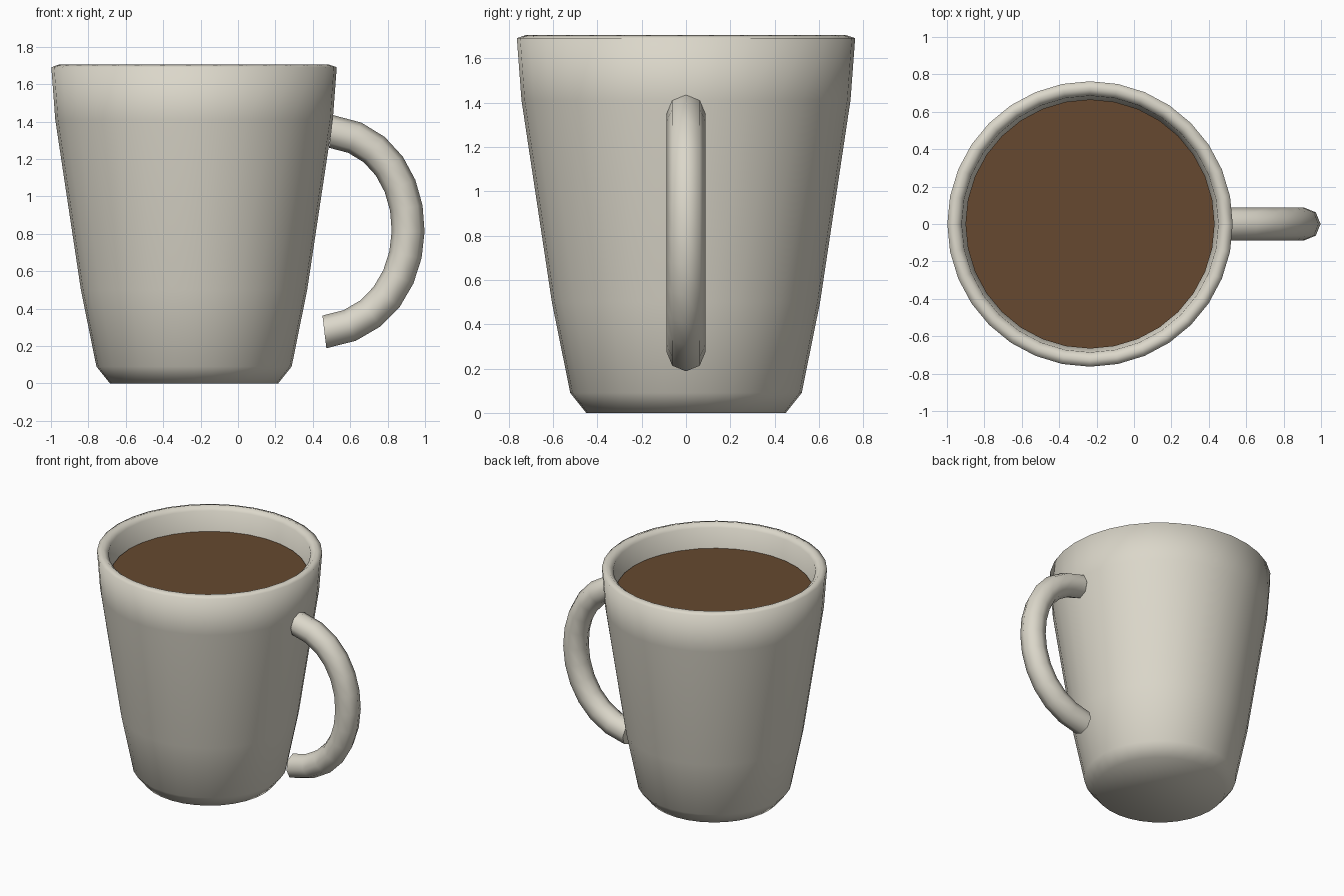
import bpy, bmesh, math
from mathutils import Vector

if "Cube" in bpy.data.objects:
    bpy.data.objects.remove(bpy.data.objects["Cube"])

CX = -0.235   # axis of the mug
SIDES = 32


def material(name, rgb):
    m = bpy.data.materials.new(name)
    m.diffuse_color = (*rgb, 1)
    m.use_nodes = True
    m.node_tree.nodes["Principled BSDF"].inputs["Base Color"].default_value = m.diffuse_color
    return m


cream = material("cream_ceramic", (0.71, 0.68, 0.59))
brown = material("coffee_brown", (0.133, 0.066, 0.029))


def make_object(name, rings, mat, smooth):
    """Skin a list of closed point rings, capping both ends."""
    bm = bmesh.new()
    loops = [[bm.verts.new(p) for p in ring] for ring in rings]
    for a, b in zip(loops, loops[1:]):
        n = len(a)
        for i in range(n):
            bm.faces.new((a[i], a[(i + 1) % n], b[(i + 1) % n], b[i]))
    bm.faces.new(loops[0][::-1])
    bm.faces.new(loops[-1])
    bmesh.ops.recalc_face_normals(bm, faces=bm.faces)
    for f in bm.faces:
        f.smooth = smooth
    me = bpy.data.meshes.new(name)
    bm.to_mesh(me)
    bm.free()
    me.materials.append(mat)
    ob = bpy.data.objects.new(name, me)
    bpy.context.collection.objects.link(ob)
    return ob


def circle(r, z):
    return [(CX + r * math.cos(2 * math.pi * i / SIDES),
             r * math.sin(2 * math.pi * i / SIDES), z) for i in range(SIDES)]


# Mug body: outer wall, rounded rim, inner wall and inner floor
profile = [(0.45, 0), (0.522, 0.09), (0.605, 0.5), (0.742, 1.41),
           (0.763, 1.69), (0.72, 1.705), (0.686, 1.675), (0.664, 1.41),
           (0.53, 0.5), (0.45, 0.12)]
make_object("mug_body", [circle(r, z) for r, z in profile], cream, True)

# Coffee surface
make_object("coffee", [circle(0.664, 1.525), circle(0.666, 1.53)], brown, False)

# Handle: octagonal tube swept along one cubic curve
P = [Vector(p) for p in ((0.497, 0, 1.347), (1.053, 0, 1.281),
                         (1.053, 0, 0.345), (0.462, 0, 0.275))]
STEPS, TUBE = 12, 0.088
rings = []
for k in range(STEPS + 1):
    t = k / STEPS
    s = 1 - t
    c = P[0] * s**3 + P[1] * 3 * s * s * t + P[2] * 3 * s * t * t + P[3] * t**3
    d = ((P[1] - P[0]) * s * s + (P[2] - P[1]) * 2 * s * t + (P[3] - P[2]) * t * t).normalized()
    out = Vector((-d.z, 0, d.x))
    side = Vector((0, 1, 0))
    rings.append([c + TUBE * (out * math.cos(a) + side * math.sin(a))
                  for a in (i * math.pi / 4 for i in range(8))])
handle = make_object("handle", rings, cream, True)
# Keep the end caps flat and crisp
bpy.context.view_layer.objects.active = handle
handle.select_set(True)
bpy.ops.object.shade_smooth_by_angle(angle=math.radians(60))
